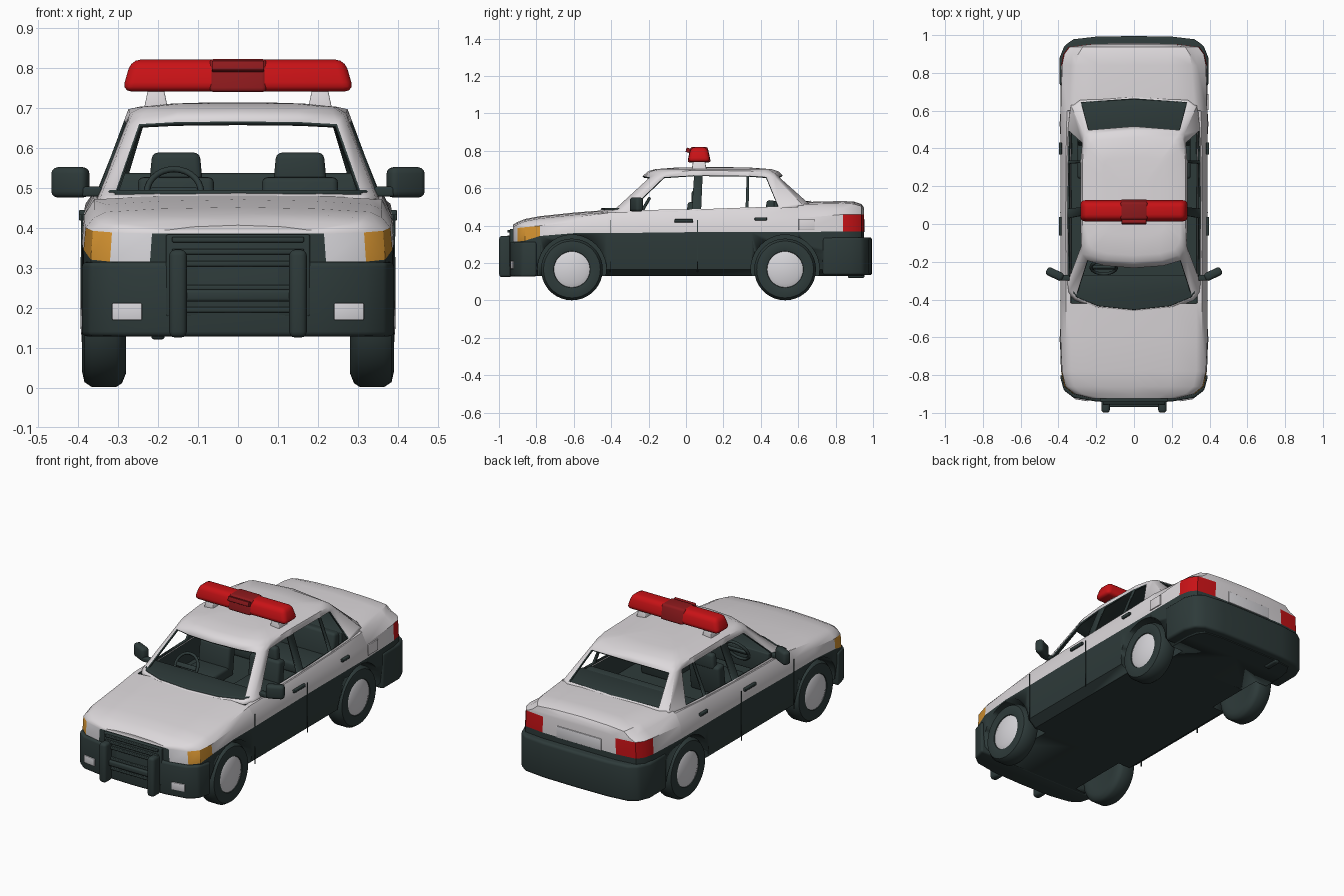
import bpy, bmesh, math
from mathutils import Matrix, Vector, Euler

cube = bpy.data.objects.get("Cube")
if cube:
    bpy.data.objects.remove(cube, do_unlink=True)

# Colours
WHITE, DARK, AMBER, LAMP, RED, DEEP = range(6)
MATS = []
for name, rgb in (("white paint", (0.72, 0.69, 0.71)), ("dark green black", (0.027, 0.043, 0.042)),
                  ("amber", (0.66, 0.29, 0.03)), ("lamp white", (0.68, 0.67, 0.70)),
                  ("red", (0.58, 0.006, 0.008)), ("deep red", (0.27, 0.01, 0.012))):
    m = bpy.data.materials.new(name)
    m.use_nodes = True
    m.diffuse_color = (*rgb, 1)
    m.node_tree.nodes["Principled BSDF"].inputs["Base Color"].default_value = (*rgb, 1)
    MATS.append(m)


def activate(ob):
    bpy.ops.object.select_all(action='DESELECT')
    ob.select_set(True)
    bpy.context.view_layer.objects.active = ob


def finish(name, bm, mats=MATS, bevel=0, angle=40, normals=True):
    if normals:
        bmesh.ops.recalc_face_normals(bm, faces=bm.faces)
    me = bpy.data.meshes.new(name)
    bm.to_mesh(me)
    bm.free()
    ob = bpy.data.objects.new(name, me)
    bpy.context.collection.objects.link(ob)
    for m in mats:
        me.materials.append(m)
    activate(ob)
    if bevel:
        mod = ob.modifiers.new("bevel", 'BEVEL')
        mod.width, mod.segments = bevel, 3
        bpy.ops.object.modifier_apply(modifier=mod.name)
    bpy.ops.object.shade_smooth_by_angle(angle=math.radians(angle))
    return ob


def box(name, loc, size, mat, bevel=0, rot=(0, 0, 0), taper=(1, 1)):
    bm = bmesh.new()
    bmesh.ops.create_cube(bm, size=1)
    for v in bm.verts:
        if v.co.z > 0:
            v.co.x *= taper[0]
            v.co.y *= taper[1]
        v.co = Vector([a * b for a, b in zip(v.co, size)])
    bm.transform(Matrix.Translation(loc) @ Euler(rot).to_matrix().to_4x4())
    for f in bm.faces:
        f.material_index = mat
    return finish(name, bm, bevel=bevel)


def prism(name, half, z0, z1, mat, bevel):
    outline = half + [(-x, y) for x, y in reversed(half) if x > 0]
    bm = bmesh.new()
    face = bm.faces.new([bm.verts.new((x, y, z0)) for x, y in outline])
    top = bmesh.ops.extrude_face_region(bm, geom=[face])["geom"]
    bmesh.ops.translate(bm, vec=(0, 0, z1 - z0), verts=[g for g in top if isinstance(g, bmesh.types.BMVert)])
    for f in bm.faces:
        f.material_index = mat
    return finish(name, bm, bevel=bevel)


# Lower body: y, half width, paint line, lamp top, shoulder z, top z, shoulder half width, cabin
STATIONS = [
    (-.925, .22, .315, .385, .392, .402, .205, 0), (-.90, .32, .315, .388, .402, .416, .30, 0),
    (-.86, .368, .32, .392, .412, .432, .345, 0), (-.78, .386, .345, .40, .425, .447, .36, 0),
    (-.60, .39, .36, .42, .445, .466, .36, 0), (-.42, .39, .36, .43, .468, .48, .36, 0),
    (-.417, .39, .36, .43, .47, .47, .36, 1), (0, .39, .365, .43, .478, .478, .362, 1),
    (.35, .39, .365, .435, .488, .488, .36, 1), (.597, .39, .365, .44, .50, .50, .355, 1),
    (.60, .39, .365, .44, .50, .522, .352, 0), (.84, .386, .37, .46, .492, .528, .335, 0),
    (.90, .374, .37, .46, .487, .524, .325, 0), (.938, .345, .37, .46, .478, .512, .30, 0),
    (.952, .23, .37, .46, .472, .492, .21, 0)]
FLOOR = .13
bm = bmesh.new()
rings = []
for y, w, line, lamp, shoulder, top, wt, cabin in STATIONS:
    half = [(0, FLOOR), (w - .06, FLOOR), (w - .012, FLOOR + .035), (w, .25), (w, line),
            (w - .005, lamp), (wt, shoulder)]
    if cabin:
        half += [(wt - .025, shoulder), (wt - .03, .36), (0, .36)]
    else:
        half += [(wt - .03, top - .008), (wt * .55, top), (0, top + .004)]
    full = half + [(-x, z) for x, z in half[-2:0:-1]]
    rings.append([bm.verts.new((x, y, z)) for x, z in full])
N = len(rings[0])
for k in range(len(rings) - 1):
    a, b = rings[k], rings[k + 1]
    mid = (STATIONS[k][0] + STATIONS[k + 1][0]) / 2
    cabin = STATIONS[k][7] or STATIONS[k + 1][7]
    for j in range(N):
        f = bm.faces.new((a[j], a[(j + 1) % N], b[(j + 1) % N], b[j]))
        strip = min(j, N - 1 - j)
        f.material_index = DARK if strip < 4 or (cabin and strip > 6) else WHITE
        if strip == 4:
            if mid > .84:
                f.material_index = RED
            elif mid < -.80:
                f.material_index = LAMP if mid < -.90 else AMBER
for ring, last_dark in ((rings[0], 4), (rings[-1], 3)):
    for i in range(N // 2):
        loop = dict.fromkeys((i, i + 1, (N - i - 1) % N, (N - i) % N))
        f = bm.faces.new([ring[q] for q in loop])
        f.material_index = DARK if i <= last_dark else WHITE
body = finish("lower_body", bm, angle=35)

# Wheel arches
AXLES = (-.61, .53)
bm = bmesh.new()
for y in AXLES:
    for s in (1, -1):
        bmesh.ops.create_cone(bm, cap_ends=True, segments=40, radius1=.183, radius2=.183, depth=.3,
                              matrix=Matrix.Translation((s * .405, y, .168)) @ Matrix.Rotation(math.pi / 2, 4, 'Y'))
for f in bm.faces:
    f.material_index = DARK
cutter = finish("arch_cutter", bm)
cutter.hide_render = True
activate(body)
mod = body.modifiers.new("arches", 'BOOLEAN')
mod.operation, mod.solver, mod.object = 'DIFFERENCE', 'EXACT', cutter
bpy.ops.object.modifier_apply(modifier=mod.name)
bpy.data.objects.remove(cutter, do_unlink=True)

# Roof and pillars: belt point, roof point
PILLARS = [
    ((0, -.475, .47), (0, -.20, .692)), ((.2, -.45, .47), (.15, -.19, .69)),
    ((.315, -.405, .465), (.238, -.165, .685)), ((.348, -.37, .465), (.264, -.13, .683)),
    ((.355, -.32, .465), (.27, -.09, .686)), ((.358, .03, .47), (.274, .045, .696)),
    ((.358, .08, .47), (.274, .09, .696)), ((.357, .318, .48), (.272, .325, .692)),
    ((.357, .335, .48), (.272, .337, .692)), ((.353, .50, .488), (.264, .42, .684)),
    ((.335, .63, .505), (.256, .455, .68)), ((.285, .66, .515), (.236, .475, .68)),
    ((0, .68, .52), (0, .495, .69))]
bm = bmesh.new()
rings = []


def add_ring(half):
    full = list(half) + [Vector((-p.x, p.y, p.z)) for p in half[-2:0:-1]]
    rings.append([bm.verts.new(p) for p in full])


for t in (0, .08, .88, 1):
    add_ring([Vector(a).lerp(Vector(b), t) for a, b in PILLARS])
for scale, z in ((.9, .702), (.6, .71), (.25, .713)):
    add_ring([Vector((b[0] * scale, .14 + (b[1] - .14) * scale, z)) for a, b in PILLARS])
N = len(rings[0])
for k in range(len(rings) - 1):
    for j in range(N):
        seg, n = min(j, N - 1 - j), (j + 1) % N
        if k == 1 and seg in (0, 1, 4, 6, 8, 11):
            continue
        f = bm.faces.new((rings[k][j], rings[k][n], rings[k + 1][n], rings[k + 1][j]))
        f.material_index = DARK if k == 1 and seg in (5, 7) else WHITE
bm.faces.new(rings[-1])
roof = finish("roof_and_pillars", bm, mats=MATS[:2], angle=35, normals=False)
mod = roof.modifiers.new("thickness", 'SOLIDIFY')
mod.thickness, mod.offset = .012, -1
mod.material_offset = mod.material_offset_rim = 1

# Bumpers and grille
prism("front_bumper", [(0, -.945), (.2, -.94), (.32, -.92), (.372, -.88), (.393, -.80), (.3, -.80)],
      .128, .314, DARK, .012)
prism("rear_bumper", [(0, .995), (.2, .992), (.32, .978), (.368, .945), (.394, .88), (.394, .73), (.3, .73)],
      .135, .338, DARK, .015)
box("grille", (0, -.925, .28), (.36, .035, .205), DARK, .005)
for z in (.195, .25, .31, .34, .37):
    box("grille_slat", (0, -.945, z), (.33, .02, .014), DARK, .004)
box("push_bar_cross", (0, -.957, .23), (.28, .025, .03), DARK, .008)
box("licence_plate", (0, .953, .40), (.28, .008, .065), LAMP, .002)
box("exhaust_pipe", (-.2, .91, .135), (.035, .09, .03), DARK, .01)

# Wheels
PROFILE = [(.285, 0), (.285, .1), (.28, .13), (.29, .155), (.305, .165), (.365, .165), (.384, .152),
           (.39, .125), (.384, .098), (.38, .096), (.389, .075), (.394, 0)]
for y in AXLES:
    for s in (1, -1):
        bm = bmesh.new()
        vs = [bm.verts.new((x * s, 0, r)) for x, r in PROFILE]
        es = [bm.edges.new(p) for p in zip(vs, vs[1:])]
        bmesh.ops.spin(bm, geom=vs + es, cent=(0, 0, 0), axis=(1, 0, 0), angle=math.tau, steps=36)
        bmesh.ops.remove_doubles(bm, verts=bm.verts, dist=.0005)
        for f in bm.faces:
            hub = all(abs(v.co.x) > .37 and v.co.yz.length < .097 for v in f.verts)
            f.material_index = LAMP if hub else DARK
        bm.transform(Matrix.Translation((0, y, .166)))
        finish("wheel", bm)

# Parts on both sides
for s in (1, -1):
    box("push_bar_post", (s * .15, -.965, .235), (.044, .068, .22), DARK, .015)
    box("fog_lamp", (s * .277, -.927, .19), (.075, .012, .042), LAMP, .003, rot=(0, 0, s * .165))
    box("mirror", (s * .419, -.265, .513), (.096, .045, .076), DARK, .016, rot=(0, 0, s * .45))
    box("mirror_arm", (s * .365, -.285, .49), (.05, .03, .025), DARK, .006)
    for name, y, z, length in (("front", -.012, .426, .10), ("rear", .40, .436, .065)):
        box(name + "_door_handle", (s * .39, y, z), (.016, length, .017), DARK, .004)
    for y in (-.405, .062):
        box("door_gap", (s * .39, y, .29), (.004, .005, .28), DARK)
    box("light_bar_foot", (s * .205, .07, .722), (.06, .08, .05), WHITE, .004, taper=(.65, .8))
    box("seat_back", (s * .155, .03, .44), (.19, .06, .17), DARK, .015, rot=(-.12, 0, 0))
    box("seat_cushion", (s * .155, -.07, .385), (.19, .2, .06), DARK, .015)
    box("headrest", (s * .155, .05, .545), (.135, .045, .085), DARK, .015, taper=(.88, .9))
box("fuel_flap", (.39, .645, .407), (.008, .085, .06), WHITE, .002)

# Interior
prism("dashboard", [(0, -.455), (.19, -.435), (.30, -.39), (.325, -.36), (.325, -.27), (0, -.27)],
      .38, .494, DARK, .006)
prism("parcel_shelf", [(0, .662), (.27, .645), (.32, .60), (.32, .47), (0, .47)], .38, .531, DARK, .004)
box("rear_bench_back", (0, .45, .45), (.60, .06, .17), DARK, .015, rot=(-.15, 0, 0))
box("rear_bench_cushion", (0, .34, .385), (.60, .2, .06), DARK, .015)
bpy.ops.mesh.primitive_torus_add(location=(-.16, -.23, .487), rotation=(math.radians(60), 0, 0), major_radius=.068,
                                 minor_radius=.008, major_segments=28, minor_segments=8)
wheel = bpy.context.object
wheel.name = "steering_wheel"
wheel.data.materials.append(MATS[DARK])
bpy.ops.object.shade_smooth()
box("steering_hub", (-.16, -.23, .487), (.12, .016, .025), DARK, .005, rot=(math.radians(-30), 0, 0))

# Roof light bar
box("light_bar", (0, .07, .78), (.58, .122, .08), RED, .024, taper=(.92, .72))
box("light_bar_centre", (0, .07, .78), (.144, .126, .083), DEEP, .012, taper=(1, .72))
box("light_bar_speaker", (0, .012, .803), (.13, .024, .024), DEEP, .003, rot=(-.3, 0, 0))
